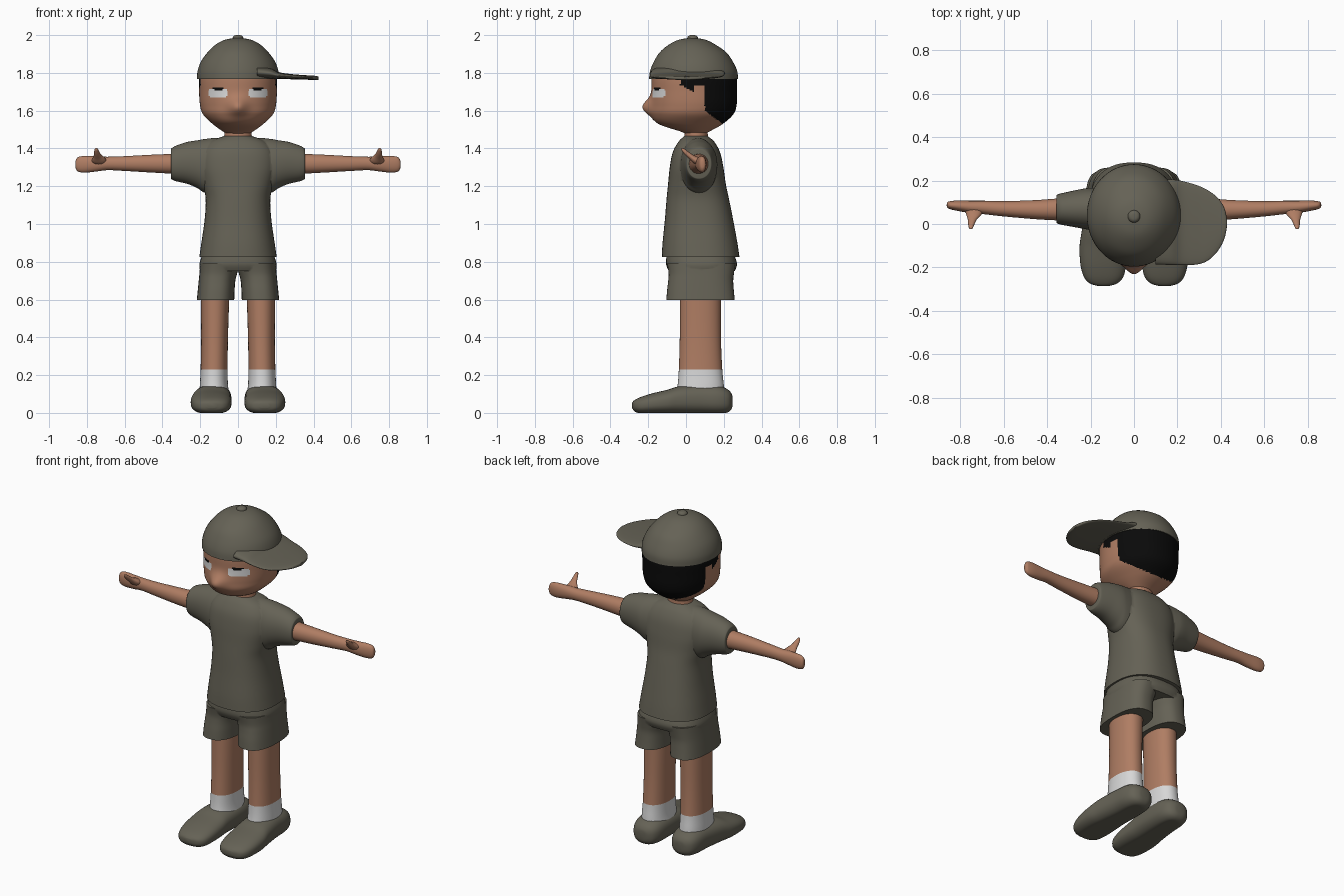
import bpy, bmesh, math


def material(name, rgb):
    m = bpy.data.materials.new(name)
    m.diffuse_color = (*rgb, 1)
    return m


CLOTH = material("olive_cloth", (0.13, 0.122, 0.092))
SKIN = material("brown_skin", (0.43, 0.205, 0.125))
BLACK = material("black_hair", (0.003, 0.003, 0.003))
WHITE = material("white", (0.68, 0.68, 0.68))


def catmull(p0, p1, p2, p3, t):
    return [0.5 * (2 * b + (c - a) * t + (2 * a - 5 * b + 4 * c - d) * t * t
                   + (3 * b - a - 3 * c + d) * t ** 3)
            for a, b, c, d in zip(p0, p1, p2, p3)]


def loft(name, axis, stations, mats, power=2.0, n=40, k=5, rule=None,
         deform=None, mirror=False):
    """Smooth skin through sections (position, a0, a1, b0, b1) along an axis."""
    rings = []
    for i in range(len(stations) - 1):
        quad = [stations[max(0, min(len(stations) - 1, i + j))] for j in (-1, 0, 1, 2)]
        rings += [catmull(*quad, s / k) for s in range(k)]
    rings.append(stations[-1])
    bm = bmesh.new()
    loops = []
    for t, a0, a1, b0, b1 in rings:
        loop = []
        for s in range(n):
            ang = 2 * math.pi * s / n
            c, q = math.cos(ang), math.sin(ang)
            a = (a0 + a1) / 2 + (a1 - a0) / 2 * math.copysign(abs(c) ** (2 / power), c)
            b = (b0 + b1) / 2 + (b1 - b0) / 2 * math.copysign(abs(q) ** (2 / power), q)
            co = {"x": (t, a, b), "y": (a, t, b), "z": (a, b, t)}[axis]
            loop.append(bm.verts.new(deform(*co) if deform else co))
        loops.append(loop)
    for lo, hi in zip(loops, loops[1:]):
        for s in range(n):
            bm.faces.new((lo[s], lo[(s + 1) % n], hi[(s + 1) % n], hi[s]))
    bm.faces.new(loops[0])
    bm.faces.new(loops[-1])
    bmesh.ops.recalc_face_normals(bm, faces=bm.faces)
    if rule:
        for f in bm.faces:
            f.material_index = rule(*f.calc_center_median())
    me = bpy.data.meshes.new(name)
    bm.to_mesh(me)
    bm.free()
    ob = bpy.data.objects.new(name, me)
    bpy.context.collection.objects.link(ob)
    for m in mats:
        me.materials.append(m)
    if mirror:
        ob.modifiers.new("mirror", "MIRROR").use_mirror_merge = False
    return ob


def union(ob, other):
    mod = ob.modifiers.new("union", "BOOLEAN")
    mod.operation, mod.solver, mod.object = "UNION", "EXACT", other
    bpy.context.view_layer.objects.active = ob
    bpy.ops.object.modifier_apply(modifier=mod.name)
    bpy.data.objects.remove(other)


# Head, with painted hair and eyes
def nose(x, y, z):
    if y < 0:
        y -= 0.045 * math.exp(-(x / 0.05) ** 2 - ((z - 1.62) / 0.045) ** 2)
    return x, y, z


def head_colour(x, y, z):
    ax = abs(x)
    if y < 0 and ((ax - 0.105) / 0.03) ** 2 + ((z - 1.717) / 0.007) ** 2 < 1:
        return 1
    if y < 0 and ((ax - 0.106) / 0.05) ** 4 + ((z - 1.695) / 0.025) ** 4 < 1:
        return 2
    fringe = z > 1.735 and y > -0.03
    sideburn = -0.01 < y < 0.045 and z > 1.72 - 0.5 * y
    nape = y > 0.1 and z > max(1.525, 1.6 - 0.75 * (y - 0.1))
    return 1 if fringe or sideburn or nape else 0


loft("head", "z", [
    (1.475, -0.05, 0.05, 0.0, 0.1), (1.49, -0.08, 0.08, -0.03, 0.125),
    (1.53, -0.135, 0.135, -0.145, 0.195), (1.58, -0.185, 0.185, -0.182, 0.25),
    (1.63, -0.201, 0.201, -0.185, 0.268), (1.7, -0.206, 0.206, -0.183, 0.27),
    (1.78, -0.206, 0.206, -0.182, 0.268), (1.84, -0.185, 0.185, -0.16, 0.24)],
    [SKIN, BLACK, WHITE], 2.1, n=192, k=10, rule=head_colour, deform=nose)

loft("neck", "z", [
    (1.43, -0.08, 0.08, -0.01, 0.12), (1.48, -0.072, 0.072, -0.008, 0.115),
    (1.52, -0.08, 0.08, -0.01, 0.12)], [SKIN])

# Cap: crown, button and sideways brim
loft("cap_crown", "z", [
    (1.767, -0.217, 0.217, -0.196, 0.275), (1.81, -0.214, 0.214, -0.19, 0.271),
    (1.86, -0.196, 0.196, -0.17, 0.248), (1.91, -0.16, 0.16, -0.138, 0.212),
    (1.95, -0.118, 0.118, -0.09, 0.155), (1.975, -0.07, 0.07, -0.04, 0.105),
    (1.986, -0.01, 0.01, 0.025, 0.045)], [CLOTH], n=64)
loft("cap_button", "z", [
    (1.97, -0.028, 0.028, 0.007, 0.063), (1.988, -0.028, 0.028, 0.007, 0.063),
    (1.998, -0.018, 0.018, 0.017, 0.053), (2.0, -0.004, 0.004, 0.031, 0.039)],
    [CLOTH], n=20, k=3)
loft("cap_brim", "x", [
    (0.1, -0.186, 0.205, 1.767, 1.84), (0.17, -0.188, 0.205, 1.767, 1.826),
    (0.22, -0.188, 0.198, 1.768, 1.803), (0.29, -0.186, 0.178, 1.766, 1.793),
    (0.34, -0.168, 0.155, 1.765, 1.789), (0.385, -0.125, 0.12, 1.763, 1.786),
    (0.415, -0.07, 0.075, 1.762, 1.784), (0.427, -0.015, 0.025, 1.764, 1.78)],
    [CLOTH], 2.3, n=48)

# T-shirt: torso fused with a sleeve tube that runs shoulder to shoulder
shirt = loft("shirt", "z", [
    (0.825, -0.205, 0.205, -0.128, 0.283), (0.9, -0.194, 0.194, -0.124, 0.272),
    (1.02, -0.177, 0.177, -0.112, 0.25), (1.13, -0.171, 0.171, -0.103, 0.228),
    (1.21, -0.186, 0.186, -0.095, 0.211), (1.3, -0.205, 0.205, -0.086, 0.198),
    (1.38, -0.195, 0.195, -0.07, 0.18), (1.435, -0.15, 0.15, -0.04, 0.15),
    (1.465, -0.075, 0.075, -0.01, 0.115)], [CLOTH], 2.4, n=56)
half = [(0.1, -0.03, 0.16, 1.15, 1.456), (0.175, -0.03, 0.165, 1.165, 1.45),
        (0.215, -0.025, 0.165, 1.19, 1.443), (0.27, -0.015, 0.155, 1.213, 1.434),
        (0.33, -0.004, 0.142, 1.227, 1.414), (0.352, 0.002, 0.136, 1.237, 1.4),
        (0.356, 0.008, 0.13, 1.243, 1.393)]
sleeves = loft("sleeves", "x", [(-s[0], *s[1:]) for s in reversed(half)] + half,
               [CLOTH], 2.1, n=48)
union(shirt, sleeves)

# Arms and hands
loft("arm", "x", [
    (0.32, 0.015, 0.12, 1.265, 1.372), (0.45, 0.022, 0.11, 1.272, 1.367),
    (0.6, 0.035, 0.105, 1.281, 1.359), (0.69, 0.045, 0.107, 1.285, 1.356),
    (0.75, 0.05, 0.107, 1.278, 1.358), (0.81, 0.06, 0.108, 1.272, 1.36),
    (0.845, 0.068, 0.105, 1.277, 1.355), (0.858, 0.075, 0.1, 1.292, 1.34),
    (0.861, 0.083, 0.09, 1.31, 1.322)], [SKIN], 2.1, n=32, mirror=True)
loft("thumb", "y", [
    (0.08, 0.69, 0.78, 1.305, 1.35), (0.045, 0.7, 0.772, 1.318, 1.362),
    (0.02, 0.723, 0.764, 1.342, 1.378), (-0.005, 0.735, 0.762, 1.366, 1.396),
    (-0.02, 0.742, 0.758, 1.385, 1.403), (-0.024, 0.747, 0.752, 1.393, 1.399)],
    [SKIN], n=20, k=4, mirror=True)

# Shorts: two trouser legs fused with the hips
shorts = loft("shorts", "z", [
    (0.75, -0.2, 0.2, -0.09, 0.258), (0.79, -0.204, 0.204, -0.106, 0.27),
    (0.85, -0.185, 0.185, -0.1, 0.25)], [CLOTH], 2.6, n=56)
for side in (1, -1):
    spans = [(0.598, 0.02, 0.218, -0.104, 0.258), (0.65, 0.018, 0.213, -0.1, 0.253),
             (0.7, 0.014, 0.208, -0.094, 0.25), (0.74, 0.004, 0.204, -0.092, 0.254),
             (0.79, -0.01, 0.2, -0.1, 0.262)]
    trouser = loft("trouser_leg", "z",
                   [(z, *sorted((side * a, side * b)), c, d) for z, a, b, c, d in spans],
                   [CLOTH], 2.5, n=48)
    union(shorts, trouser)

# Legs with white socks
loft("leg", "z", [
    (0.09, 0.045, 0.205, -0.055, 0.205), (0.15, 0.053, 0.202, -0.044, 0.2),
    (0.23, 0.055, 0.198, -0.038, 0.192), (0.4, 0.053, 0.195, -0.033, 0.185),
    (0.62, 0.046, 0.197, -0.033, 0.185)], [SKIN, WHITE], 2.2, n=40,
    rule=lambda x, y, z: int(z < 0.23), mirror=True)

# Shoes, flat underneath
loft("shoe", "y", [
    (-0.285, 0.115, 0.165, 0.025, 0.055), (-0.272, 0.075, 0.205, 0.008, 0.068),
    (-0.24, 0.048, 0.232, -0.004, 0.084), (-0.18, 0.036, 0.247, -0.006, 0.103),
    (-0.1, 0.034, 0.25, -0.006, 0.122), (-0.03, 0.036, 0.24, -0.006, 0.142),
    (0.08, 0.035, 0.226, -0.006, 0.15), (0.17, 0.04, 0.218, -0.006, 0.145),
    (0.22, 0.058, 0.2, 0.002, 0.125), (0.242, 0.088, 0.17, 0.022, 0.1),
    (0.247, 0.12, 0.14, 0.05, 0.075)], [CLOTH], 2.5, n=40,
    deform=lambda x, y, z: (x, y, max(z, 0)), mirror=True)

# Smooth shading with crisp hems
for ob in bpy.context.scene.objects:
    ob.select_set(True)
bpy.context.view_layer.objects.active = shirt
bpy.ops.object.shade_smooth_by_angle(angle=math.radians(50))
